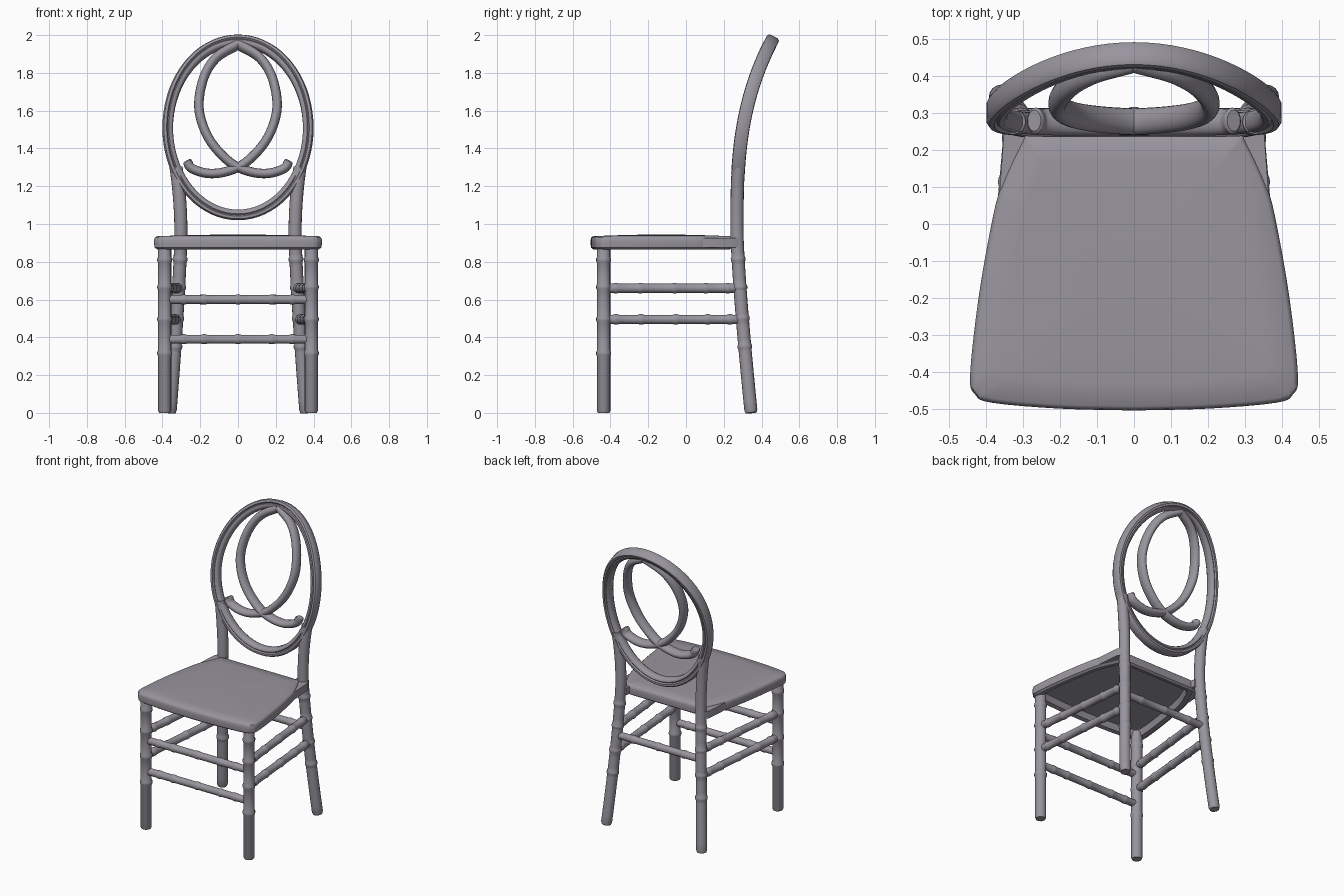
import bpy, bmesh, math
from mathutils import Vector

cube = bpy.data.objects.get("Cube")
if cube:
    bpy.data.objects.remove(cube, do_unlink=True)

resin = bpy.data.materials.new("grey_resin")
resin.use_nodes = True
GREY = (0.32, 0.30, 0.345, 1)
resin.diffuse_color = GREY
resin.node_tree.nodes["Principled BSDF"].inputs["Base Color"].default_value = GREY


def loft(name, loops, closed=False, angle=40):
    """Skin a list of equal-length point loops; cap the ends unless closed."""
    bm = bmesh.new()
    rows = [[bm.verts.new(p) for p in loop] for loop in loops]
    n = len(rows[0])
    pairs = list(zip(rows, rows[1:])) + ([(rows[-1], rows[0])] if closed else [])
    for a, b in pairs:
        for i in range(n):
            j = (i + 1) % n
            bm.faces.new((a[i], a[j], b[j], b[i]))
    if not closed:
        bm.faces.new(rows[0][::-1])
        bm.faces.new(rows[-1])
    bmesh.ops.recalc_face_normals(bm, faces=bm.faces)
    mesh = bpy.data.meshes.new(name)
    bm.to_mesh(mesh)
    bm.free()
    mesh.materials.append(resin)
    obj = bpy.data.objects.new(name, mesh)
    bpy.context.collection.objects.link(obj)
    bpy.ops.object.select_all(action='DESELECT')
    obj.select_set(True)
    bpy.context.view_layer.objects.active = obj
    bpy.ops.object.shade_smooth_by_angle(angle=math.radians(angle))
    return obj


def sweep(name, path, section, normal, sizes=None, closed=False, angle=40):
    """Carry a (width, depth) section along a path; normal(p) gives the depth axis."""
    path = [Vector(p) for p in path]
    count = len(path)
    loops = []
    for i, p in enumerate(path):
        if closed:
            t = path[(i + 1) % count] - path[i - 1]
        else:
            t = path[min(i + 1, count - 1)] - path[max(i - 1, 0)]
        t.normalize()
        d = normal(p)
        d = (d - t * d.dot(t)).normalized()
        w = d.cross(t)
        s = sizes[i] if sizes else 1
        loops.append([p + (w * a + d * b) * s for a, b in section])
    return loft(name, loops, closed, angle)


def oval(w, d, n=16):
    return [(w * math.cos(math.tau * i / n), d * math.sin(math.tau * i / n)) for i in range(n)]


def bamboo(name, point, r, knots, extra=(), foot=False):
    """Round pole along point(t), t in 0..1, swollen at the knots."""
    length = (point(1) - point(0)).length
    rings = {0: 0.85 if foot else 1, 1: 1}
    if foot:
        rings[0.012] = 1
    for t in extra:
        rings[t] = 1
    for k in knots:
        for off, size in ((-0.016, 1), (-0.006, 1.13), (0.006, 1.13), (0.016, 1)):
            rings[k + off / length] = size
    ts = sorted(rings)
    hint = lambda p: Vector((0, 1, 0)) if abs((point(1) - point(0)).z) > 0.1 else Vector((0, 0, 1))
    return sweep(name, [point(t) for t in ts], oval(r, r), hint, [rings[t] for t in ts])


# Gentle backward curve shared by the whole backrest
def back_y(z):
    return 0.27 + 0.2 * max(z - 1, 0) ** 2.75


def back_normal(p):
    return Vector((0, -1, 0.55 * max(p.z - 1, 0) ** 1.75))


def on_back(x, z):
    return Vector((x, back_y(z), z))


# Oval back frame: a thick outer bead beside a slimmer inner bead
half = [(0.028, 0.022), (0.02, 0.034), (0.006, 0.035), (0.0, 0.025),
        (-0.006, 0.030), (-0.02, 0.027), (-0.028, 0.014)]
frame_section = half + [(w, -d) for w, d in reversed(half)]
frame_path = []
for i in range(72):
    a = math.tau * i / 72
    frame_path.append(on_back(0.372 * math.cos(a), 1.508 + 0.46 * math.sin(a)))
probe = sweep("back_frame", frame_path, [(-w, d) for w, d in frame_section],
              back_normal, closed=True, angle=50)


# Crossing inner scrolls
def smooth_path(pts, steps=7):
    pts = [Vector(p) for p in pts]
    pts = [pts[0] * 2 - pts[1]] + pts + [pts[-1] * 2 - pts[-2]]
    out = []
    for a, b, c, d in zip(pts, pts[1:], pts[2:], pts[3:]):
        for k in range(steps):
            t = k / steps
            out.append(0.5 * (2 * b + (c - a) * t + (2 * a - 5 * b + 4 * c - d) * t ** 2
                              + (3 * b - a - 3 * c + d) * t ** 3))
    return out + [pts[-2]]


scroll = smooth_path([(-0.27, 1.335), (-0.245, 1.295), (-0.16, 1.268), (-0.06, 1.278),
                      (0.04, 1.325), (0.14, 1.43), (0.195, 1.55), (0.206, 1.66),
                      (0.175, 1.79), (0.11, 1.885), (0.0, 1.95)])
for side, label in ((1, "left"), (-1, "right")):
    sizes = [0.8] + [1] * (len(scroll) - 1)
    sweep(label + "_scroll", [on_back(side * p.x, p.y) for p in scroll],
          oval(0.025, 0.036), back_normal, sizes)


# Seat: softly crowned top, rounded rim, hollow underside
outline = smooth_path([(0, -0.505), (0.2, -0.5), (0.385, -0.484), (0.43, -0.462), (0.444, -0.41),
                       (0.421, -0.2), (0.386, 0), (0.36, 0.1), (0.305, 0.22), (0.28, 0.243),
                       (0.15, 0.245), (0, 0.245)], 4)
outline += [Vector((-p.x, p.y)) for p in outline[-2:0:-1]]
layers = [(0.91, 0.86), (0.87, 0.89), (0.865, 0.96), (0.875, 0.995), (0.895, 1), (0.915, 1),
          (0.928, 0.992), (0.935, 0.97), (0.938, 0.8), (0.942, 0.5), (0.944, 0.2)]
loft("seat", [[(p.x * s, -0.13 + (p.y + 0.13) * s, z) for p in outline] for z, s in layers])


# Legs and corner brackets
def rear_point(z):
    if z < 0.95:
        u = ((0.95 - z) / 0.95) ** 1.3
        return Vector((0.302 + 0.058 * u, 0.27 + 0.075 * u, z))
    return on_back(0.302 + 0.026 * ((z - 0.95) / 0.35) ** 2, z)


def mirrored(fn, side):
    def point(t):
        p = fn(t)
        return Vector((p.x * side, p.y, p.z))
    return point


def line(a, b):
    a, b = Vector(a), Vector(b)
    return lambda t: a.lerp(b, t)


FRONT_X, FRONT_Y = 0.388, -0.436
bracket = [(0.364, 0.09), (0.352, 0.25), (0.33, 0.29), (0.26, 0.27), (0.25, 0.2)]
for side, label in ((1, "left"), (-1, "right")):
    bamboo(label + "_front_leg", mirrored(line((FRONT_X, FRONT_Y, 0), (FRONT_X, FRONT_Y, 0.9)), side),
           0.035, [0.35, 0.55, 0.74, 0.9], foot=True)
    bamboo(label + "_rear_leg", mirrored(lambda t: rear_point(1.3 * t), side), 0.0345,
           [0.27, 0.385, 0.51, 0.625], [i / 20 for i in range(1, 20)], foot=True)
    loft(label + "_seat_bracket",
         [[(x * side, y, z) for x, y in bracket] for z in (0.875, 0.925)], angle=30)
    # Side stretchers
    for z, level in ((0.66, "upper"), (0.495, "lower")):
        rail = line((FRONT_X, FRONT_Y, z), rear_point(z))
        bamboo(f"{label}_{level}_side_rail", mirrored(rail, side), 0.0245, [0.09, 0.27, 0.52, 0.75, 0.91])

# Front and rear stretchers
for z, level in ((0.6, "upper"), (0.39, "lower")):
    bamboo(level + "_front_rail", line((-FRONT_X, FRONT_Y, z), (FRONT_X, FRONT_Y, z)),
           0.0235, [0.13, 0.27, 0.5, 0.73, 0.87])
end = rear_point(0.6)
bamboo("rear_rail", line((-end.x, end.y, end.z), end), 0.0235, [0.2, 0.5, 0.8])
